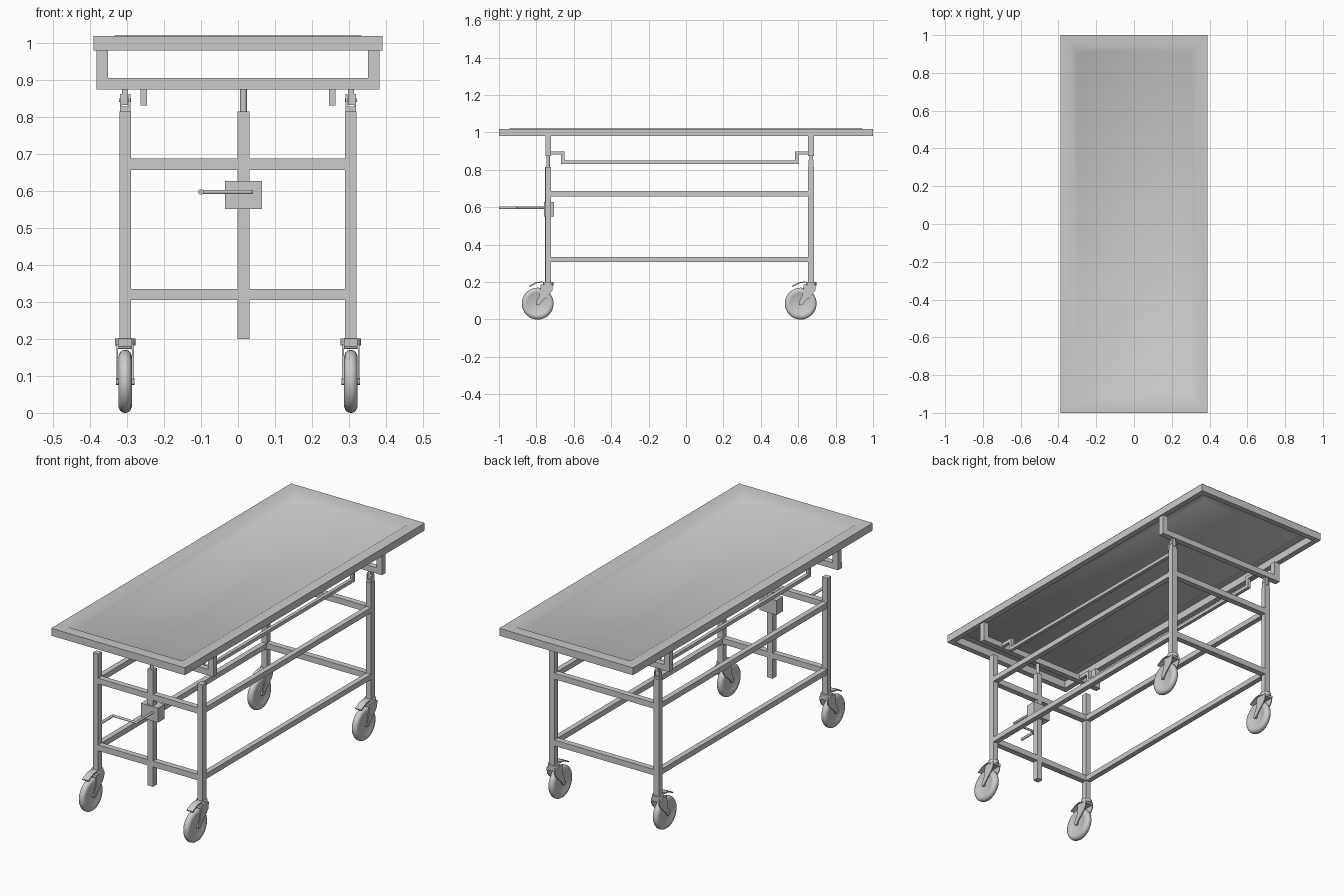
import bpy, bmesh, math
from mathutils import Vector, Matrix

cube = bpy.data.objects.get("Cube")
if cube:
    bpy.data.objects.remove(cube, do_unlink=True)

steel = bpy.data.materials.new("brushed_steel")
steel.use_nodes = True
steel.diffuse_color = (0.6, 0.6, 0.6, 1)
steel.node_tree.nodes["Principled BSDF"].inputs["Base Color"].default_value = (0.6, 0.6, 0.6, 1)

FRONT, BACK, LEG_X, TUBE = -0.737, 0.669, 0.305, 0.031


def finish(name, bm, smooth=None):
    """Turn a bmesh into an object; smooth is an angle in degrees."""
    mesh = bpy.data.meshes.new(name)
    bm.to_mesh(mesh)
    bm.free()
    mesh.materials.append(steel)
    obj = bpy.data.objects.new(name, mesh)
    bpy.context.collection.objects.link(obj)
    if smooth:
        bpy.ops.object.select_all(action='DESELECT')
        obj.select_set(True)
        bpy.context.view_layer.objects.active = obj
        bpy.ops.object.shade_smooth_by_angle(angle=math.radians(smooth))
    return obj


def add_box(bm, lo, hi):
    lo, hi = Vector(lo), Vector(hi)
    size = hi - lo
    bmesh.ops.create_cube(bm, size=1, matrix=Matrix.Translation((lo + hi) / 2)
                          @ Matrix.Diagonal((*size, 1)))


def add_bar(bm, a, b, width=TUBE, pad=False):
    """Axis-aligned square tube from a to b; pad squares off the corners."""
    lo, hi = [], []
    for p, q in zip(a, b):
        grow = width / 2 if pad or abs(p - q) < 1e-6 else 0
        lo.append(min(p, q) - grow)
        hi.append(max(p, q) + grow)
    add_box(bm, lo, hi)


def add_rod(bm, a, b, radius, sides=20):
    a, b = Vector(a), Vector(b)
    turn = (b - a).to_track_quat('Z', 'Y').to_matrix().to_4x4()
    bmesh.ops.create_cone(bm, cap_ends=True, segments=sides, radius1=radius, radius2=radius,
                          depth=(b - a).length, matrix=Matrix.Translation((a + b) / 2) @ turn)


def add_plate(bm, outline, x0, x1):
    """Extrude a (y, z) outline along x."""
    face = bm.faces.new([bm.verts.new((x0, y, z)) for y, z in outline])
    moved = bmesh.ops.extrude_face_region(bm, geom=[face])["geom"]
    bmesh.ops.translate(bm, vec=(x1 - x0, 0, 0),
                        verts=[v for v in moved if isinstance(v, bmesh.types.BMVert)])
    bmesh.ops.recalc_face_normals(bm, faces=bm.faces)


# Table rim
bm = bmesh.new()
for s in (-1, 1):
    add_box(bm, (min(s * 0.39, s * 0.36), -1, 0.98), (max(s * 0.39, s * 0.36), 1, 1.019))
    add_box(bm, (-0.36, min(s, s * 0.97), 0.98), (0.36, max(s, s * 0.97), 1.019))
finish("table_rim", bm)

# Shallow dished tray
bm = bmesh.new()
rings = []
for inset, z in ((0, 1.02), (0.055, 1.02), (0.09, 0.998)):
    x, y = 0.39 - inset, 1 - inset
    rings.append([bm.verts.new(c) for c in ((-x, -y, z), (x, -y, z), (x, y, z), (-x, y, z))])
for outer, inner in zip(rings, rings[1:]):
    for i in range(4):
        j = (i + 1) % 4
        bm.faces.new((outer[i], outer[j], inner[j], inner[i]))
bm.faces.new(rings[-1])
finish("table_tray", bm, 60)

# U-shaped brackets that carry the table
for end, y in (("front", FRONT), ("back", BACK)):
    bm = bmesh.new()
    add_bar(bm, (-0.383, y, 0.89), (0.383, y, 0.89))
    for s in (-1, 1):
        add_bar(bm, (s * 0.367, y, 0.905), (s * 0.367, y, 0.981))
    finish(end + "_table_bracket", bm)

# Dropped rails between the brackets
for side, x in (("right", -0.255), ("left", 0.255)):
    bm = bmesh.new()
    path = [(FRONT, 0.89), (-0.658, 0.89), (-0.658, 0.84),
            (0.592, 0.84), (0.592, 0.89), (BACK, 0.89)]
    for p, q in zip(path, path[1:]):
        add_bar(bm, (x, *p), (x, *q), 0.018, pad=True)
    finish(side + "_dropped_rail", bm)

# Legs and frame rails
for end, y in (("front", FRONT), ("back", BACK)):
    for side, x in (("right", -LEG_X), ("left", LEG_X)):
        bm = bmesh.new()
        add_bar(bm, (x, y, 0.2), (x, y, 0.815))
        finish(f"{end}_{side}_leg", bm)
    for level, z in (("upper", 0.672), ("lower", 0.32)):
        bm = bmesh.new()
        add_bar(bm, (-0.29, y, z), (0.29, y, z))
        finish(f"{end}_{level}_crossbar", bm)
for side, x in (("right", -LEG_X), ("left", LEG_X)):
    for level, z in (("upper", 0.672), ("lower", 0.32)):
        bm = bmesh.new()
        add_bar(bm, (x, FRONT + 0.015, z), (x, BACK - 0.015, z), 0.028)
        finish(f"{side}_{level}_side_rail", bm)

# Hinges on top of the back legs
for side, x in (("right", -LEG_X), ("left", LEG_X)):
    bm = bmesh.new()
    add_box(bm, (x - 0.014, BACK - 0.013, 0.815), (x + 0.014, BACK + 0.013, 0.828))
    ear = [(BACK - 0.013, 0.82), (BACK + 0.013, 0.82), (BACK + 0.013, 0.852),
           (BACK + 0.007, 0.862), (BACK - 0.007, 0.862), (BACK - 0.013, 0.852)]
    for s in (-1, 1):
        add_plate(bm, ear, x + s * 0.009, x + s * 0.014)
    add_box(bm, (x - 0.008, BACK - 0.01, 0.832), (x + 0.008, BACK + 0.01, 0.876))
    add_rod(bm, (x - 0.016, BACK, 0.845), (x + 0.016, BACK, 0.845), 0.005)
    finish(side + "_table_hinge", bm, 30)

# Lifting column, gearbox and crank
CX = 0.015
bm = bmesh.new()
add_bar(bm, (CX, FRONT, 0.2), (CX, FRONT, 0.815), 0.032)
finish("lift_column", bm)
bm = bmesh.new()
add_rod(bm, (CX, FRONT, 0.81), (CX, FRONT, 0.878), 0.0095)
finish("lift_piston", bm, 30)
bm = bmesh.new()
add_box(bm, (CX - 0.05, -0.76, 0.551), (CX + 0.05, -0.706, 0.627))
finish("lift_gearbox", bm)
bm = bmesh.new()
crank = [(0.035, -0.755, 0.597), (0.035, -0.9, 0.597),
         (-0.1, -0.9, 0.597), (-0.1, -1, 0.597)]
for p, q in zip(crank, crank[1:]):
    add_rod(bm, p, q, 0.006)
for p in crank[1:3]:
    bmesh.ops.create_uvsphere(bm, u_segments=16, v_segments=8, radius=0.006,
                              matrix=Matrix.Translation(p))
add_rod(bm, (-0.1, -0.91, 0.597), crank[-1], 0.0075)
finish("lift_crank", bm, 30)


# Swivel casters
def caster(name, x, y):
    hub_y, hub_z = y - 0.056, 0.085
    # Wheel turned from a half section of (offset, radius)
    bm = bmesh.new()
    half = [(0.013, 0), (0.013, 0.05), (0.016, 0.056), (0.018, 0.068), (0.014, 0.079), (0.007, 0.084)]
    section = half + [(0, 0.085)] + [(-o, r) for o, r in reversed(half)]
    verts = [bm.verts.new((x + o, hub_y, hub_z + r)) for o, r in section]
    edges = [bm.edges.new(pair) for pair in zip(verts, verts[1:])]
    bmesh.ops.spin(bm, geom=verts + edges, cent=(x, hub_y, hub_z), axis=(1, 0, 0),
                   angle=math.tau, steps=40)
    bmesh.ops.remove_doubles(bm, verts=bm.verts, dist=1e-5)
    bmesh.ops.recalc_face_normals(bm, faces=bm.faces)
    add_rod(bm, (x - 0.025, hub_y, hub_z), (x + 0.025, hub_y, hub_z), 0.009)
    finish(name + "_wheel", bm, 35)
    # Fork with swivel head and axle cheeks
    bm = bmesh.new()
    add_rod(bm, (x, y, 0.182), (x, y, 0.201), 0.028)
    cheek = [(y - 0.04, 0.184), (y + 0.024, 0.184), (y + 0.022, 0.155), (y + 0.008, 0.135),
             (y - 0.03, 0.1), (y - 0.048, 0.076), (y - 0.064, 0.078), (y - 0.066, 0.092),
             (y - 0.046, 0.13)]
    for s in (-1, 1):
        add_plate(bm, cheek, x + s * 0.019, x + s * 0.024)
    add_box(bm, (x - 0.024, y - 0.04, 0.172), (x + 0.024, y + 0.024, 0.186))
    finish(name + "_fork", bm, 30)
    # Brake pedal
    bm = bmesh.new()
    pedal = [(y - 0.03, 0.197), (y - 0.06, 0.194), (y - 0.1, 0.174),
             (y - 0.102, 0.18), (y - 0.062, 0.2), (y - 0.03, 0.203)]
    add_plate(bm, pedal, x - 0.018, x + 0.018)
    finish(name + "_brake_pedal", bm)


for end, y in (("front", FRONT), ("back", BACK)):
    for side, x in (("right", -LEG_X), ("left", LEG_X)):
        caster(f"{end}_{side}_caster", x, y)
